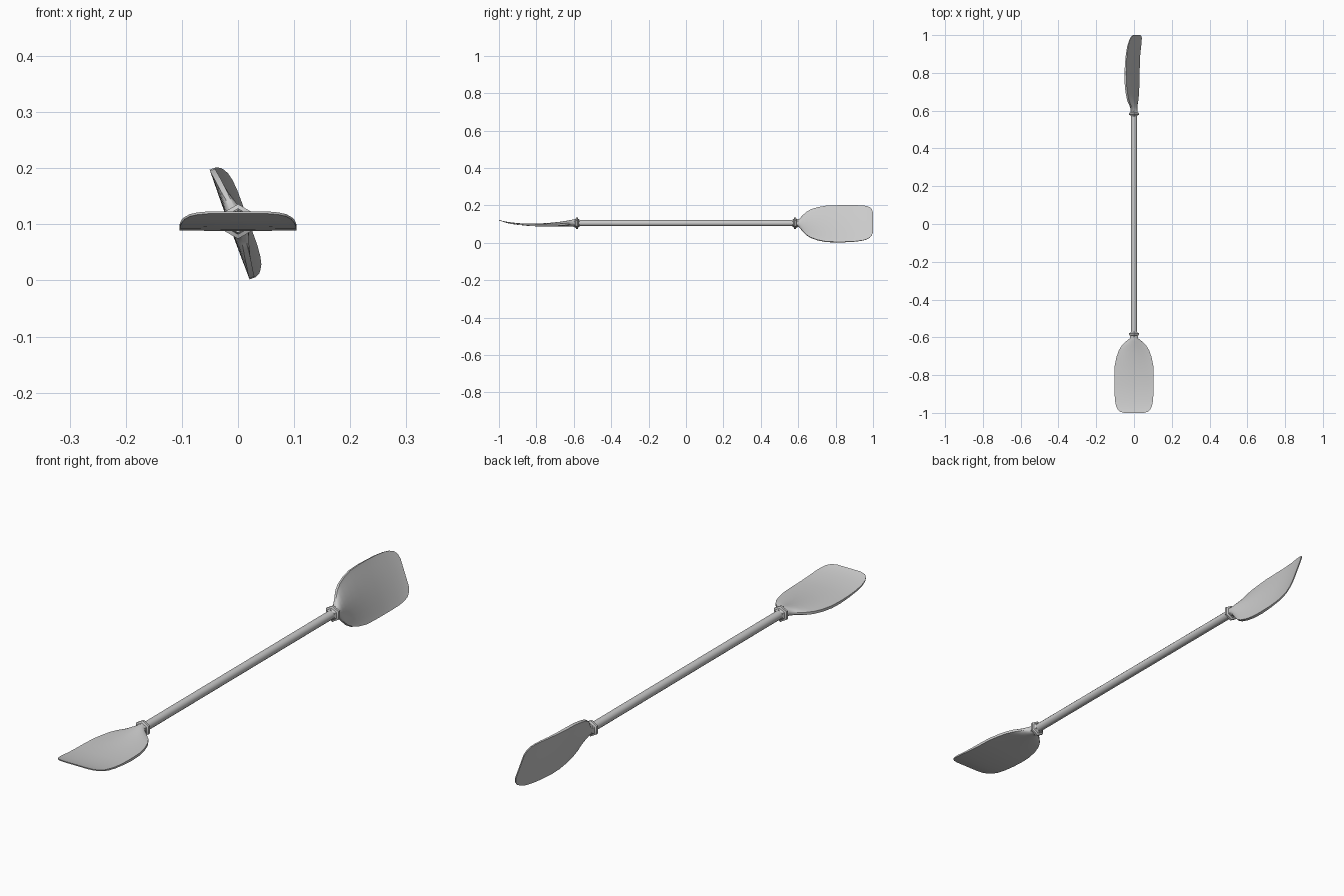
import bpy, bmesh, math
from mathutils import Matrix

if "Cube" in bpy.data.objects:
    bpy.data.objects.remove(bpy.data.objects["Cube"])

ZC = 0.105          # height of the shaft axis
FEATHER = math.radians(70)


def finish(bm, name, mat, angle):
    bmesh.ops.transform(bm, matrix=mat, verts=bm.verts)
    bmesh.ops.recalc_face_normals(bm, faces=bm.faces)
    me = bpy.data.meshes.new(name)
    bm.to_mesh(me)
    bm.free()
    ob = bpy.data.objects.new(name, me)
    bpy.context.collection.objects.link(ob)
    bpy.ops.object.select_all(action='DESELECT')
    ob.select_set(True)
    bpy.context.view_layer.objects.active = ob
    bpy.ops.object.shade_smooth_by_angle(angle=math.radians(angle))
    return ob


def loft(name, rings, mat, angle=40):
    """Skin a list of point rings and cap both ends."""
    bm = bmesh.new()
    vr = [[bm.verts.new(p) for p in r] for r in rings]
    n = len(vr[0])
    for a, b in zip(vr, vr[1:]):
        for i in range(n):
            j = (i + 1) % n
            bm.faces.new((a[i], a[j], b[j], b[i]))
    bm.faces.new(vr[0])
    bm.faces.new(vr[-1])
    return finish(bm, name, mat, angle)


def circle(r, y, sides):
    return [(r * math.sin(2 * math.pi * i / sides), y,
             r * math.cos(2 * math.pi * i / sides)) for i in range(sides)]


# blade stations: distance, half width, mid height, edge, top hump, bottom hump, power
STATIONS = [
    (0.585, 0.018, 0.000, 0.001, 0.018, 0.017, 0.5),
    (0.605, 0.022, 0.000, 0.002, 0.017, 0.015, 0.5),
    (0.622, 0.043, -0.003, 0.004, 0.015, 0.010, 0.9),
    (0.645, 0.066, -0.006, 0.005, 0.013, 0.006, 1.3),
    (0.670, 0.081, -0.008, 0.005, 0.011, 0.004, 1.5),
    (0.705, 0.093, -0.010, 0.005, 0.009, 0.002, 1.5),
    (0.750, 0.102, -0.011, 0.005, 0.006, 0.001, 1.5),
    (0.800, 0.104, -0.011, 0.005, 0.004, 0.001, 1.5),
    (0.850, 0.104, -0.009, 0.004, 0.003, 0.001, 1.5),
    (0.900, 0.103, -0.005, 0.003, 0.002, 0.001, 1.5),
    (0.940, 0.100, 0.001, 0.003, 0.001, 0.001, 1.5),
    (0.965, 0.095, 0.006, 0.002, 0.001, 0.001, 1.5),
    (0.983, 0.086, 0.011, 0.002, 0.0, 0.0, 1.5),
    (0.994, 0.073, 0.014, 0.002, 0.0, 0.0, 1.5),
    (1.000, 0.052, 0.016, 0.002, 0.0, 0.0, 1.5),
]


def blade_rings():
    us = [math.sin(math.pi / 2 * k / 6) for k in range(-6, 7)]
    rings = []
    for y, w, mid, edge, top, bot, p in STATIONS:
        def hump(u):
            return max(0.0, 1 - u * u) ** p
        upper = [(u * w, y, mid + edge + top * hump(u)) for u in us]
        lower = [(u * w, y, mid - edge - bot * hump(u)) for u in reversed(us)]
        rings.append(upper + lower)
    return rings


lift = Matrix.Translation((0, 0, ZC))

# shaft
loft("shaft", [circle(0.0165, -0.59, 12), circle(0.0165, 0.59, 12)], lift)

# both ends: the rear one is turned about the shaft
for side, mat in (("front", lift @ Matrix.Diagonal((1, -1, 1, 1))),
                  ("back", lift @ Matrix.Rotation(FEATHER, 4, 'Y'))):
    loft(side + "_blade", blade_rings(), mat)
    # hexagonal drip collar
    collar = [(0.019, 0.570), (0.023, 0.576), (0.031, 0.579),
              (0.031, 0.587), (0.023, 0.591), (0.020, 0.602)]
    straight = lift @ Matrix.Diagonal((1, -1 if side == "front" else 1, 1, 1))
    loft(side + "_collar", [circle(r, y, 6) for r, y in collar], straight, 30)
